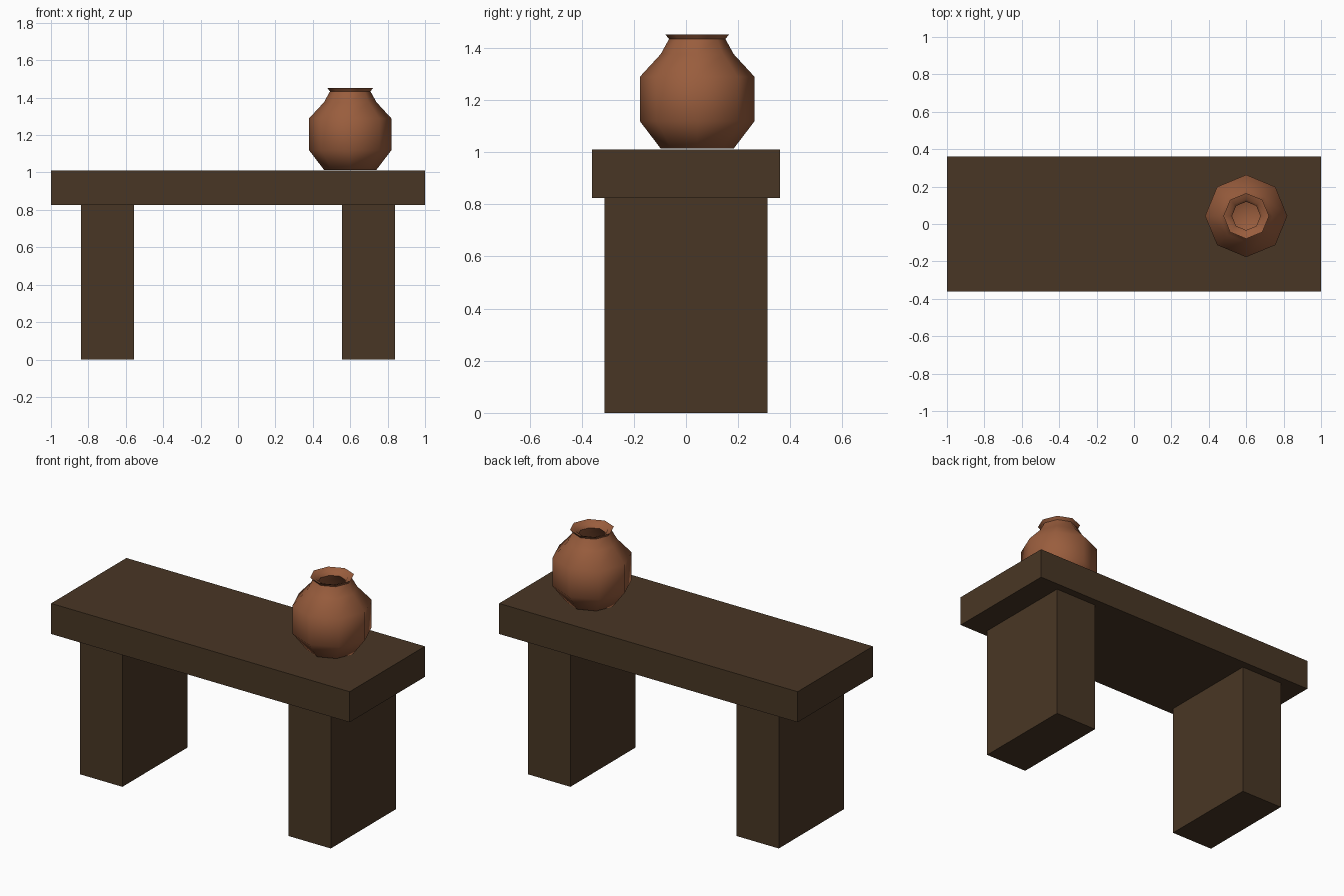
import bpy, bmesh
from math import sin, cos, pi

cube = bpy.data.objects.get("Cube")
if cube:
    bpy.data.objects.remove(cube, do_unlink=True)


def material(name, rgb):
    m = bpy.data.materials.new(name)
    m.use_nodes = True
    m.diffuse_color = (*rgb, 1)
    bsdf = next(n for n in m.node_tree.nodes if n.type == 'BSDF_PRINCIPLED')
    bsdf.inputs["Base Color"].default_value = (*rgb, 1)
    return m


wood = material("dark_wood", (0.066, 0.037, 0.018))
clay = material("terracotta", (0.32, 0.11, 0.047))


def box(name, center, size, mat):
    bpy.ops.mesh.primitive_cube_add(size=1, location=center)
    ob = bpy.context.object
    ob.name = name
    ob.scale = size
    bpy.ops.object.transform_apply(location=False, rotation=False, scale=True)
    ob.data.materials.append(mat)
    return ob


def lathe(name, center, profile, sides, mat):
    """Closed solid turned around z, with capped first and last rings."""
    bm = bmesh.new()
    rings = []
    for r, z in profile:
        rings.append([bm.verts.new((r * cos(2 * pi * i / sides),
                                    r * sin(2 * pi * i / sides), z))
                      for i in range(sides)])
    for low, high in zip(rings, rings[1:]):
        for i in range(sides):
            j = (i + 1) % sides
            bm.faces.new((low[i], low[j], high[j], high[i]))
    bm.faces.new(rings[0][::-1])
    bm.faces.new(rings[-1])
    mesh = bpy.data.meshes.new(name)
    bm.to_mesh(mesh)
    bm.free()
    mesh.materials.append(mat)
    ob = bpy.data.objects.new(name, mesh)
    ob.location = center
    bpy.context.collection.objects.link(ob)
    return ob


# Table: thick slab on two block legs
box("table_top", (0, 0, 0.9175), (2, 0.72, 0.185), wood)
for side, name in ((1, "left_leg"), (-1, "right_leg")):
    box(name, (side * 0.698, 0, 0.4125), (0.285, 0.625, 0.825), wood)

# Hollow eight-sided pot: outer wall up to the flared lip, then inner wall down
profile = [(0.14, 0), (0.22, 0.105), (0.22, 0.275), (0.14, 0.362),
           (0.108, 0.42), (0.122, 0.437), (0.09, 0.425), (0.076, 0.405),
           (0.12, 0.35), (0.195, 0.265), (0.195, 0.115), (0.13, 0.025)]
pot = lathe("clay_pot", (0.6, 0.043, 1.014), profile, 8, clay)
bpy.ops.object.select_all(action='DESELECT')
pot.select_set(True)
bpy.context.view_layer.objects.active = pot
bpy.ops.object.shade_smooth_by_angle(angle=pi / 3)
